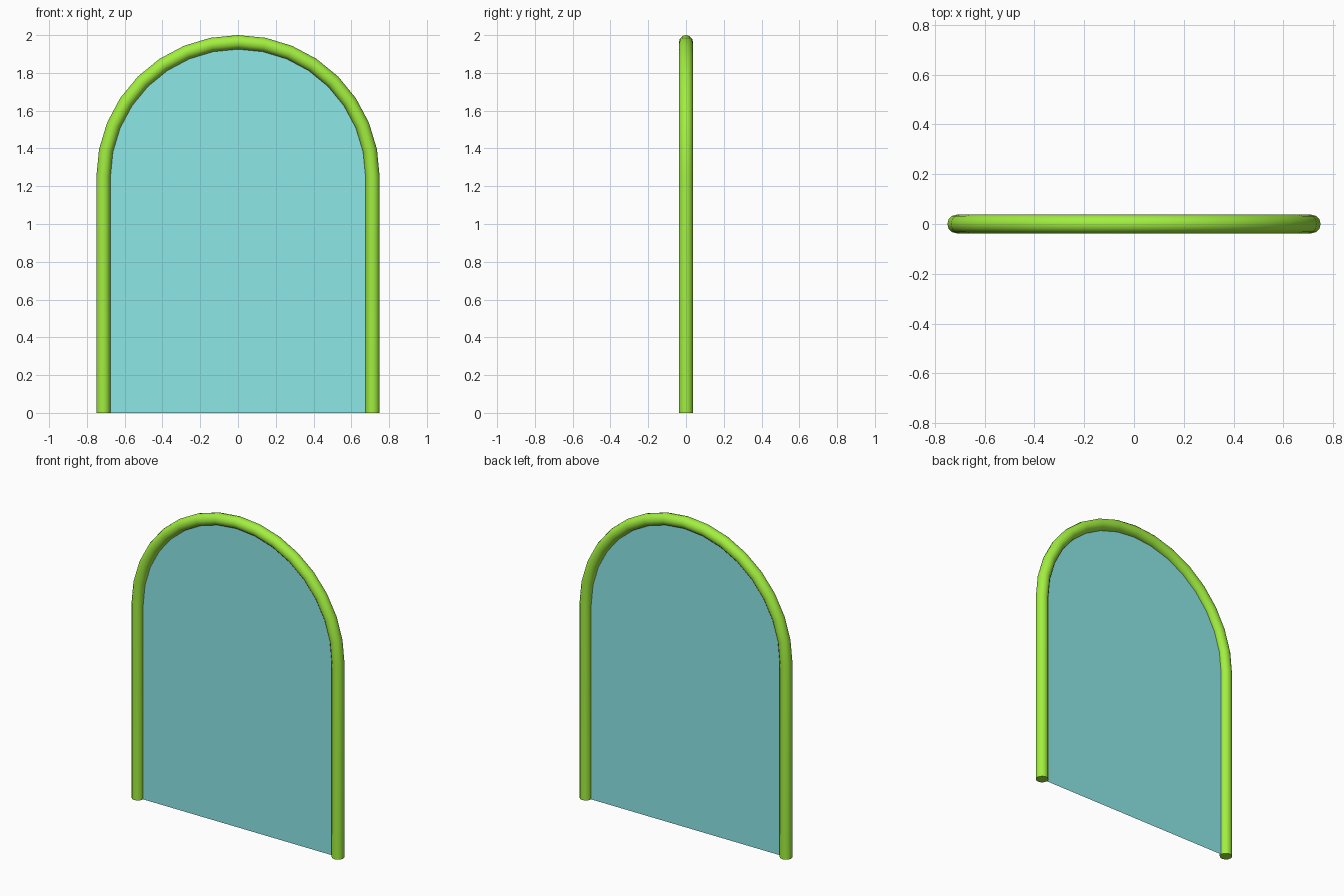
import bpy, bmesh
from math import sin, cos, pi

if "Cube" in bpy.data.objects:
    bpy.data.objects.remove(bpy.data.objects["Cube"])

TUBE = 0.0375        # frame tube radius
R = 0.75 - TUBE      # arch radius on the tube centre line
SPRING = 1.25        # height where the arch starts
ARC, SIDES = 16, 12


def add_object(name, bm, colour):
    bmesh.ops.recalc_face_normals(bm, faces=bm.faces)
    me = bpy.data.meshes.new(name)
    bm.to_mesh(me)
    bm.free()
    mat = bpy.data.materials.new(name + "_colour")
    mat.diffuse_color = colour
    mat.use_nodes = True
    mat.node_tree.nodes["Principled BSDF"].inputs["Base Color"].default_value = mat.diffuse_color
    me.materials.append(mat)
    ob = bpy.data.objects.new(name, me)
    bpy.context.collection.objects.link(ob)
    return ob


# Centre line as (x, z, radial direction angle): leg, half-circle, leg
path = [(R, 0.0, 0.0)]
path += [(R * cos(a), SPRING + R * sin(a), a)
         for a in (pi * i / ARC for i in range(ARC + 1))]
path += [(-R, 0.0, pi)]

# Round tube frame swept along the path, capped at the feet
bm = bmesh.new()
rings = []
for x, z, a in path:
    ring = []
    for k in range(SIDES):
        t = 2 * pi * k / SIDES
        d = TUBE * cos(t)
        ring.append(bm.verts.new((x + d * cos(a), TUBE * sin(t), z + d * sin(a))))
    rings.append(ring)
for r0, r1 in zip(rings, rings[1:]):
    for k in range(SIDES):
        n = (k + 1) % SIDES
        bm.faces.new((r0[k], r0[n], r1[n], r1[k]))
bm.faces.new(rings[0])
bm.faces.new(rings[-1])
frame = add_object("arch_frame", bm, (0.36, 0.86, 0.05, 1))
bpy.context.view_layer.objects.active = frame
frame.select_set(True)
bpy.ops.object.shade_smooth_by_angle(angle=pi / 5)

# Thin flat panel filling the arch
bm = bmesh.new()
panel_face = bm.faces.new([bm.verts.new((x, 0, z)) for x, z, a in path])
panel = add_object("arch_panel", bm, (0.27, 0.80, 0.80, 1))
